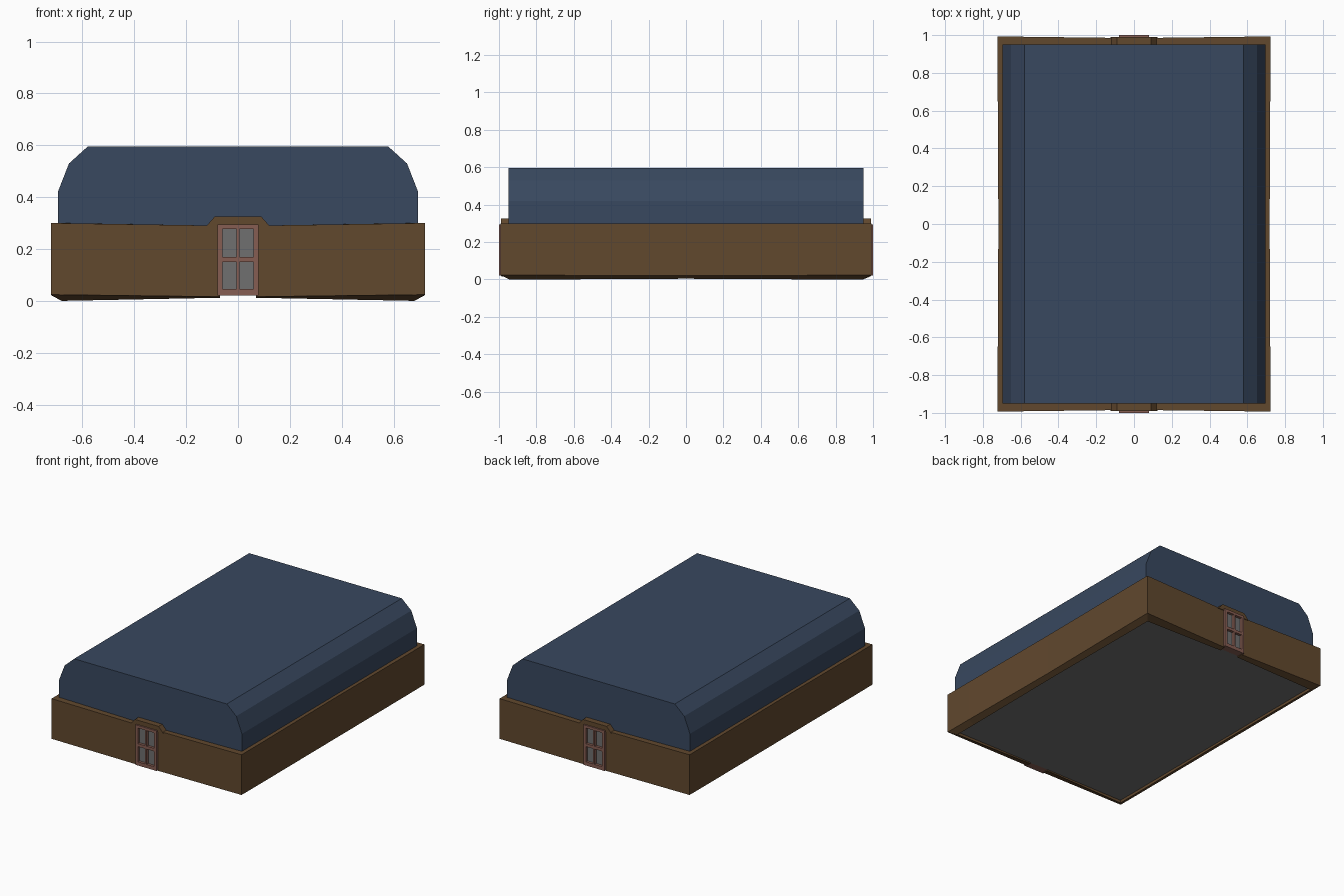
import bpy, bmesh

if "Cube" in bpy.data.objects:
    bpy.data.objects.remove(bpy.data.objects["Cube"])


def material(name, rgb):
    m = bpy.data.materials.new(name)
    m.diffuse_color = (*rgb, 1)
    m.use_nodes = True
    m.node_tree.nodes["Principled BSDF"].inputs["Base Color"].default_value = m.diffuse_color
    return m


BROWN = material("brown_wall", (0.12, 0.065, 0.027))
BLUE = material("blue_roof", (0.04, 0.065, 0.115))
ROSE = material("rose_frame", (0.24, 0.11, 0.085))
GREY = material("dark_grey", (0.16, 0.16, 0.16))


def finish(name, bm, mat):
    bmesh.ops.recalc_face_normals(bm, faces=bm.faces)
    me = bpy.data.meshes.new(name)
    bm.to_mesh(me)
    bm.free()
    me.materials.append(mat)
    ob = bpy.data.objects.new(name, me)
    bpy.context.collection.objects.link(ob)
    return ob


def loft(name, rings, mat):
    """Join successive closed cross-sections and cap both ends."""
    bm = bmesh.new()
    vs = [[bm.verts.new(p) for p in r] for r in rings]
    n = len(vs[0])
    for a, b in zip(vs, vs[1:]):
        for i in range(n):
            j = (i + 1) % n
            bm.faces.new((a[i], a[j], b[j], b[i]))
    bm.faces.new(vs[0])
    bm.faces.new(vs[-1])
    return finish(name, bm, mat)


def extrude_y(name, half, y0, y1, mat):
    """Extrude a left-right symmetric x/z profile along y."""
    prof = half + [(-x, z) for x, z in reversed(half)]
    return loft(name, [[(x, y, z) for x, z in prof] for y in (y0, y1)], mat)


def boxes(name, specs, mat):
    bm = bmesh.new()
    for x0, x1, y0, y1, z0, z1 in specs:
        verts = bmesh.ops.create_cube(bm, size=1)["verts"]
        for v in verts:
            v.co = (x1 if v.co.x > 0 else x0,
                    y1 if v.co.y > 0 else y0,
                    z1 if v.co.z > 0 else z0)
    return finish(name, bm, mat)


# Walls: two U-shaped halves with sloping lower edges, open at the doors
# outer x, outer y, inner x, inner y, top z, outer bottom z, inner bottom z
quarter = [(0.07, -0.985, 0.07, -0.945, 0.290, 0.016, 0.012),
           (0.722, -0.993, 0.68, -0.945, 0.300, 0.024, 0.0),
           (0.722, -0.78, 0.68, -0.78, 0.300, 0.023, 0.0),
           (0.718, 0.0, 0.68, 0.0, 0.300, 0.020, 0.004)]
path = quarter + [(p[0], -p[1], p[2], -p[3], *p[4:]) for p in reversed(quarter[:-1])]
for side, s in (("right", 1), ("left", -1)):
    rings = [[(s * ox, oy, top), (s * ix, iy, top), (s * ix, iy, bi), (s * ox, oy, bo)]
             for ox, oy, ix, iy, top, bo, bi in path]
    loft("wall_" + side, rings, BROWN)

# Floor slab just above the lower rim
boxes("floor", [(-0.685, 0.685, -0.95, 0.95, 0.02, 0.03)], GREY)

# Roof with faceted shoulders
extrude_y("roof", [(0.695, 0.28), (0.695, 0.42), (0.652, 0.53), (0.58, 0.595)],
          -0.95, 0.95, BLUE)

# Doors and lintels, front and back
for end, s in (("front", -1), ("back", 1)):
    y_in, y_out = sorted((s * 0.945, s * 1.0))
    extrude_y("lintel_" + end, [(0.125, 0.285), (0.09, 0.325)],
              *sorted((s * 0.945, s * 0.99)), BROWN)
    bars = [(a, b, y_in, y_out, 0.02, 0.295)
            for a, b in ((-0.08, -0.06), (-0.006, 0.006), (0.06, 0.08))]
    bars += [(-0.08, 0.08, y_in, y_out, a, b)
             for a, b in ((0.02, 0.045), (0.15, 0.17), (0.277, 0.295))]
    boxes("door_frame_" + end, bars, ROSE)
    boxes("door_panes_" + end,
          [(-0.065, 0.065, *sorted((s * 0.955, s * 0.982)), 0.04, 0.28)], GREY)
